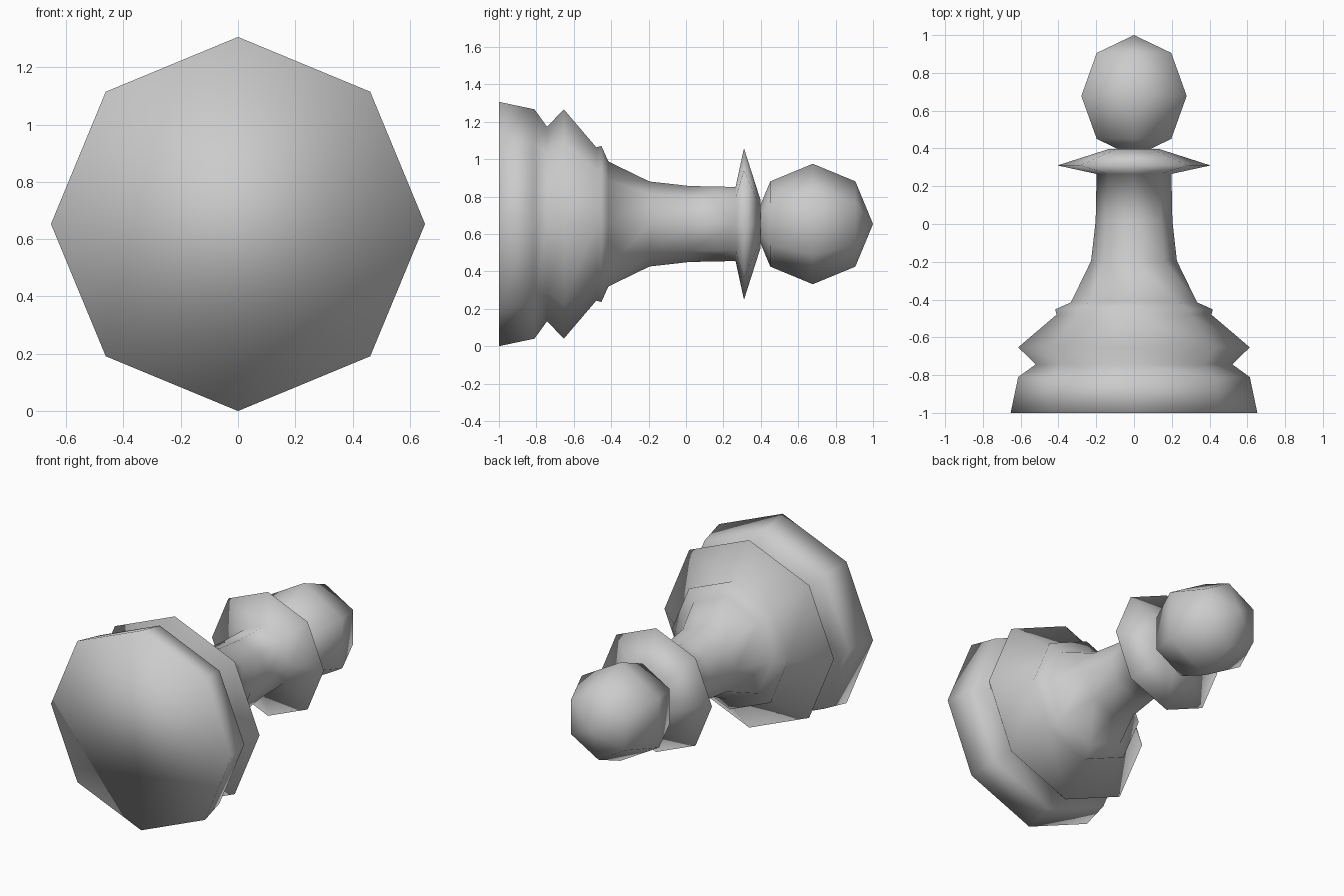
import bpy, bmesh
from math import sin, cos, pi
from mathutils import Matrix

if "Cube" in bpy.data.objects:
    bpy.data.objects.remove(bpy.data.objects["Cube"])

AXIS_Z = 0.653  # height of the lying pawn's axis


def finish(name, bm):
    bmesh.ops.recalc_face_normals(bm, faces=bm.faces)
    for f in bm.faces:
        f.smooth = True
    me = bpy.data.meshes.new(name)
    bm.to_mesh(me)
    bm.free()
    ob = bpy.data.objects.new(name, me)
    bpy.context.collection.objects.link(ob)
    ob.location.z = AXIS_Z
    return ob


def turned(name, profile, sides=8):
    """Turn a (y, radius) profile around the y axis, closing both ends."""
    bm = bmesh.new()
    rings = [[bm.verts.new((r * cos(2 * pi * i / sides), y, r * sin(2 * pi * i / sides)))
              for i in range(sides)] for y, r in profile]
    for a, b in zip(rings, rings[1:]):
        for i in range(sides):
            j = (i + 1) % sides
            bm.faces.new((a[i], a[j], b[j], b[i]))
    bm.faces.new(rings[0])
    bm.faces.new(rings[-1])
    return finish(name, bm)


# Base, stem and collar turned as one piece
turned("pawn_body", [
    (-1.0, 0.653), (-0.81, 0.613), (-0.743, 0.52), (-0.653, 0.613),
    (-0.48, 0.41), (-0.452, 0.417), (-0.415, 0.334), (-0.195, 0.227),
    (0.02, 0.203), (0.265, 0.198), (0.31, 0.405), (0.398, 0.13)])

# Six-sided ball head with its pole along y
bm = bmesh.new()
bmesh.ops.create_uvsphere(bm, u_segments=6, v_segments=4, radius=0.322,
                          matrix=Matrix.Translation((0, 0.678, 0)) @ Matrix.Rotation(-pi / 2, 4, 'X'))
finish("pawn_head", bm)
